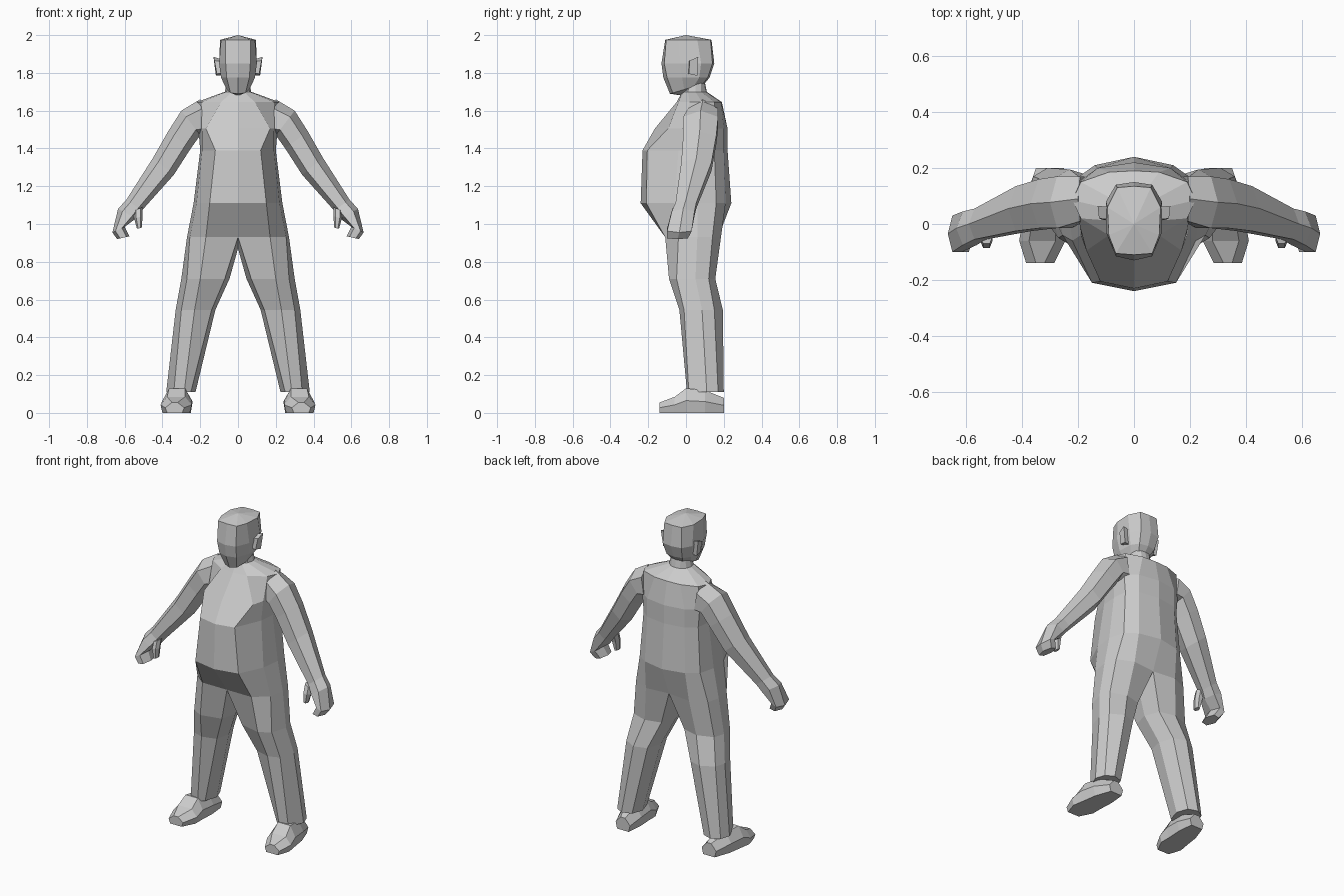
import bpy, bmesh

grey = bpy.data.materials.new("light_grey")
grey.diffuse_color = (0.6, 0.6, 0.6, 1)


def bridge(bm, a, b, closed=True):
    """Quads between two rings of vertices."""
    n = len(a)
    for i in range(n if closed else n - 1):
        j = (i + 1) % n
        bm.faces.new((a[i], a[j], b[j], b[i]))


def add_ring(bm, pts):
    return [bm.verts.new(p) for p in pts]


def finish(bm, name):
    """Turn a right-hand half into a mirrored, flat-shaded object."""
    bmesh.ops.recalc_face_normals(bm, faces=bm.faces)
    me = bpy.data.meshes.new(name)
    bm.to_mesh(me)
    bm.free()
    me.materials.append(grey)
    ob = bpy.data.objects.new(name, me)
    bpy.context.collection.objects.link(ob)
    mod = ob.modifiers.new("mirror", 'MIRROR')
    mod.use_clip = True
    mod.merge_threshold = 0.0005
    return ob


def closed_loft(name, rings):
    """Capped tube through closed rings."""
    bm = bmesh.new()
    vs = [add_ring(bm, r) for r in rings]
    for a, b in zip(vs, vs[1:]):
        bridge(bm, a, b)
    bm.faces.new(vs[0])
    bm.faces.new(vs[-1])
    return finish(bm, name)


def limb_ring(ox, oz, ix, iz, yf, yb):
    """Six-sided ring between an outer and an inner point, yf..yb deep."""
    cx, cz, hx, hz, ym = (ox+ix)/2, (oz+iz)/2, (ox-ix)/2, (oz-iz)/2, (yf+yb)/2
    return [(cx + hx*t, y, cz + hz*t) for t, y in
            ((1, ym), (.5, yf), (-.55, yf), (-1, ym), (-.55, yb), (.5, yb))]


# Torso half sections, front centre to back centre
torso = [
    (1.75, [(0, -.01), (.03, 0), (.055, .02), (.06, .05), (.05, .08), (.03, .095), (0, .1)]),
    (1.70, [(0, -.02), (.03, -.01), (.06, .01), (.07, .05), (.06, .08), (.03, .105), (0, .11)]),
    (1.645, [(0, -.05), (.09, -.04), (.19, .02), (.22, .085), (.19, .15), (.09, .185), (0, .19)]),
    (1.505, [(0, -.165), (.17, -.095), (.19, -.02), (.21, .07), (.2, .15), (.13, .2), (0, .22)]),
    (1.39, [(0, -.23), (.12, -.205), (.19, -.04), (.2, .06), (.19, .15), (.13, .2), (0, .22)]),
    (1.11, [(0, -.24), (.15, -.21), (.22, -.06), (.235, .06), (.21, .16), (.14, .21), (0, .24)]),
    (.93, [(0, -.11), (.17, -.11), (.255, -.04), (.27, .06), (.25, .14), (.15, .185), (0, .17)]),
]
# Trouser leg sections, the last point on the inner thigh
legs = [
    (.71, [(.07, -.06), (.2, -.09), (.27, -.05), (.3, .05), (.28, .12), (.18, .155), (.08, .13), (.045, .04)]),
    (.545, [(.14, -.01), (.23, -.035), (.3, -.01), (.33, .085), (.31, .15), (.23, .195), (.15, .17), (.12, .08)]),
    (.11, [(.25, .03), (.285, .005), (.34, .015), (.38, .11), (.36, .17), (.31, .2), (.25, .18), (.225, .11)]),
]
bm = bmesh.new()
prev = None
for z, pts in torso:
    cur = add_ring(bm, [(x, y, z) for x, y in pts])
    if prev:
        bridge(bm, prev, cur, closed=False)
    prev = cur
prev = prev + [bm.verts.new((0, .04, .87))]
for z, pts in legs:
    cur = add_ring(bm, [(x, y, z) for x, y in pts])
    bridge(bm, prev, cur)
    prev = cur
bm.faces.new(prev)
finish(bm, "torso_and_legs")

# Head half sections: height, tilt along y, outline front to back
head = [
    (1.975, 0, [(0, -.11), (.065, -.105), (.09, -.04), (.095, .06), (.06, .13), (0, .135)]),
    (1.85, 0, [(0, -.13), (.065, -.115), (.1, -.03), (.1, .08), (.065, .14), (0, .15)]),
    (1.775, 0, [(0, -.12), (.06, -.1), (.09, -.02), (.085, .07), (.055, .115), (0, .125)]),
    (1.715, .3, [(0, -.085), (.04, -.07), (.06, -.01), (.06, .04), (.04, .09), (0, .1)]),
]
bm = bmesh.new()
rings = [add_ring(bm, [(x, y, z + t*y) for x, y in pts]) for z, t, pts in head]
for a, b in zip(rings, rings[1:]):
    bridge(bm, a, b, closed=False)
for ring, tip in ((rings[0], (0, 0, 2.0)), (rings[-1], (0, -.02, 1.68))):
    v = bm.verts.new(tip)
    for a, b in zip(ring, ring[1:]):
        bm.faces.new((a, b, v))
finish(bm, "head")

# Ears: wedges leaning outward at the top
closed_loft("ears", [
    [(.08, .01, 1.80), (.08, .055, 1.785), (.08, .06, 1.87), (.08, .015, 1.86)],
    [(.112, .015, 1.795), (.117, .06, 1.785), (.13, .065, 1.885), (.125, .02, 1.865)]])

# Arms and hands, shoulder to fingertips
closed_loft("arms", [limb_ring(*r) for r in (
    (.20, 1.66, .17, 1.46, .01, .17),
    (.30, 1.60, .20, 1.47, -.015, .17),
    (.37, 1.49, .25, 1.40, -.015, .16),
    (.45, 1.35, .34, 1.26, -.025, .135),
    (.59, 1.13, .51, 1.07, -.055, .055),
    (.635, 1.08, .54, 1.03, -.075, .045),
    (.665, .955, .60, .985, -.1, .03),
    (.64, .92, .575, .935, -.1, .01))])

# Thumbs
closed_loft("thumbs", [limb_ring(*r) for r in (
    (.55, 1.07, .505, 1.09, -.07, -.02),
    (.55, 1.03, .505, 1.04, -.085, -.035),
    (.535, .975, .51, .98, -.085, -.045))])

# Shoes, heel to toe: y, inner x, outer x, top height
closed_loft("shoes", [
    [(a + .01, y, 0), (b - .01, y, 0), (b, y, h*.5), (b - .035, y, h), (a + .035, y, h), (a, y, h*.5)]
    for y, a, b, h in ((.2, .25, .35, .08), (.1, .24, .385, .12), (0, .245, .4, .13),
                       (-.06, .245, .41, .085), (-.14, .285, .385, .055))])
